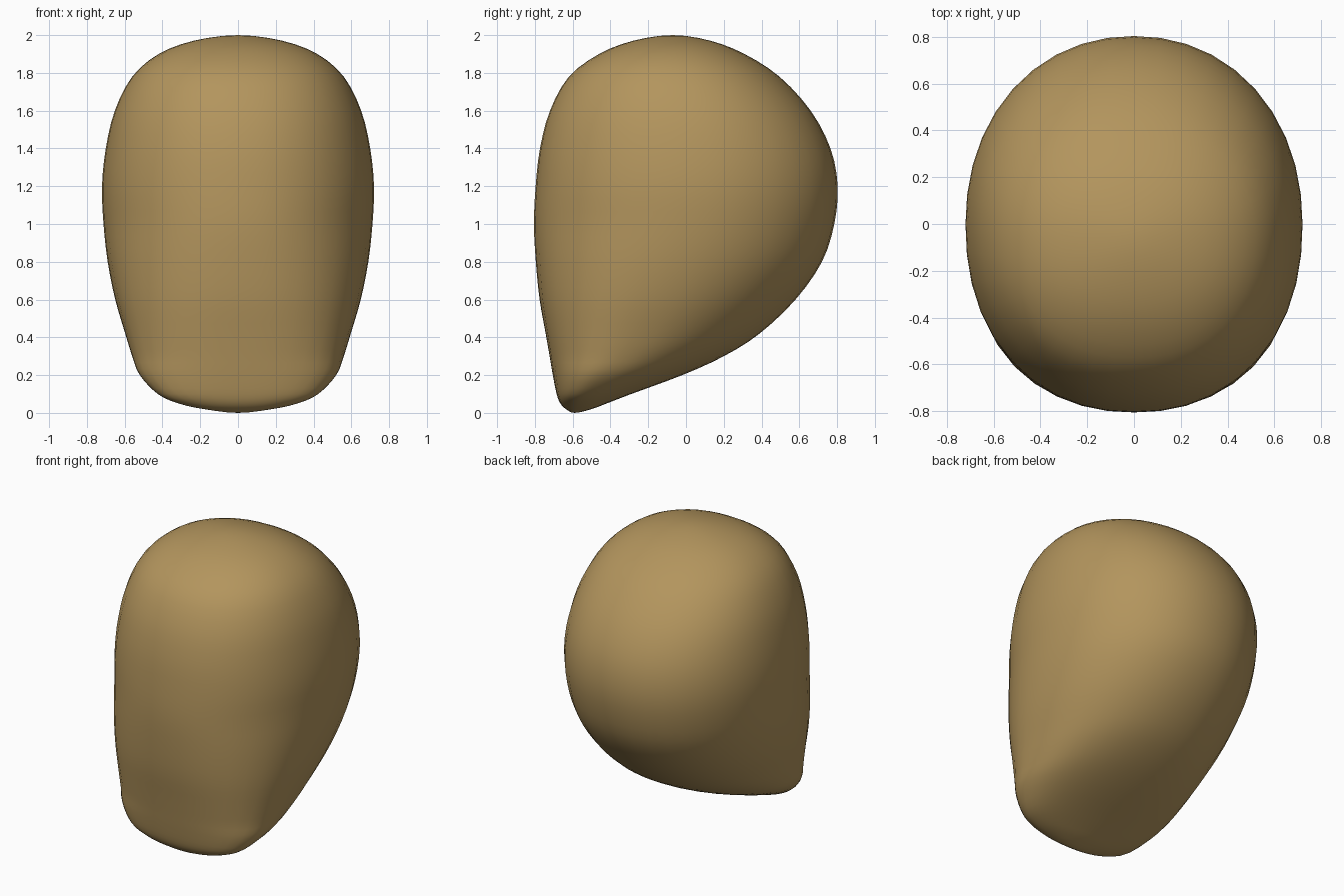
import bpy, bmesh, math

if "Cube" in bpy.data.objects:
    bpy.data.objects.remove(bpy.data.objects["Cube"])

# Horizontal sections of the head, bottom to top:
# height, front y, back y, half width, y of widest point, front roundness, back roundness
SECTIONS = [
    (0.00, -0.59, -0.59, 0.00, -0.59, 2.3, 2.0),
    (0.02, -0.635, -0.50, 0.18, -0.58, 2.3, 2.0),
    (0.05, -0.665, -0.42, 0.315, -0.56, 2.4, 2.0),
    (0.10, -0.685, -0.29, 0.425, -0.53, 2.5, 2.1),
    (0.20, -0.705, -0.02, 0.52, -0.44, 2.5, 2.1),
    (0.30, -0.722, 0.20, 0.56, -0.35, 2.5, 2.1),
    (0.42, -0.743, 0.39, 0.597, -0.27, 2.5, 2.1),
    (0.60, -0.775, 0.58, 0.65, -0.17, 2.4, 2.1),
    (0.80, -0.795, 0.72, 0.69, -0.08, 2.3, 2.1),
    (1.00, -0.805, 0.785, 0.712, -0.02, 2.2, 2.1),
    (1.20, -0.796, 0.803, 0.72, 0.00, 2.2, 2.1),
    (1.40, -0.773, 0.765, 0.70, 0.00, 2.2, 2.1),
    (1.60, -0.72, 0.66, 0.652, -0.02, 2.2, 2.1),
    (1.78, -0.62, 0.495, 0.56, -0.05, 2.2, 2.1),
    (1.90, -0.46, 0.31, 0.42, -0.07, 2.2, 2.1),
    (1.97, -0.28, 0.13, 0.235, -0.07, 2.1, 2.1),
    (2.00, -0.07, -0.07, 0.00, -0.07, 2.1, 2.1),
]
SIDES = 40
STEPS = 3


def mirrored(s):
    """Section continued past a pole, so the spline is round there."""
    return (s[0], s[2], s[1], -s[3], s[4], s[5], s[6])


def blend(a, b, c, d, t):
    return tuple(0.5 * (2 * q + (r - p) * t + (2 * p - 5 * q + 4 * r - s) * t * t
                        + (3 * q - p - 3 * r + s) * t ** 3)
                 for p, q, r, s in zip(a, b, c, d))


def ring_points(section):
    z, front, back, half, mid, nf, nb = section
    for i in range(SIDES):
        a = 2 * math.pi * i / SIDES
        c, s = math.cos(a), math.sin(a)
        n, reach = (nb, back - mid) if s > 0 else (nf, mid - front)
        k = (abs(c) ** n + abs(s) ** n) ** (-1 / n)
        yield (half * c * k, mid + reach * s * k, z)


# Smoothly interpolate between the sections
pts = [mirrored(SECTIONS[1])] + SECTIONS + [mirrored(SECTIONS[-2])]
rows = [blend(*pts[i:i + 4], j / STEPS)
        for i in range(len(SECTIONS) - 1) for j in range(STEPS)][1:]

# Head skin with a pole at the chin and at the crown
bm = bmesh.new()
rings = [[bm.verts.new(p) for p in ring_points(r)] for r in rows]
chin = bm.verts.new((0, SECTIONS[0][1], 0))
crown = bm.verts.new((0, SECTIONS[-1][1], 2))
for i in range(SIDES):
    j = (i + 1) % SIDES
    bm.faces.new((chin, rings[0][j], rings[0][i]))
    bm.faces.new((crown, rings[-1][i], rings[-1][j]))
    for lo, hi in zip(rings, rings[1:]):
        bm.faces.new((lo[i], lo[j], hi[j], hi[i]))
bmesh.ops.recalc_face_normals(bm, faces=bm.faces)
for f in bm.faces:
    f.smooth = True
mesh = bpy.data.meshes.new("head")
bm.to_mesh(mesh)
bm.free()
head = bpy.data.objects.new("head", mesh)
bpy.context.collection.objects.link(head)

# Tan skin
mat = bpy.data.materials.new("tan")
mat.diffuse_color = (0.45, 0.30, 0.11, 1)
mat.use_nodes = True
mat.node_tree.nodes["Principled BSDF"].inputs["Base Color"].default_value = mat.diffuse_color
mesh.materials.append(mat)
